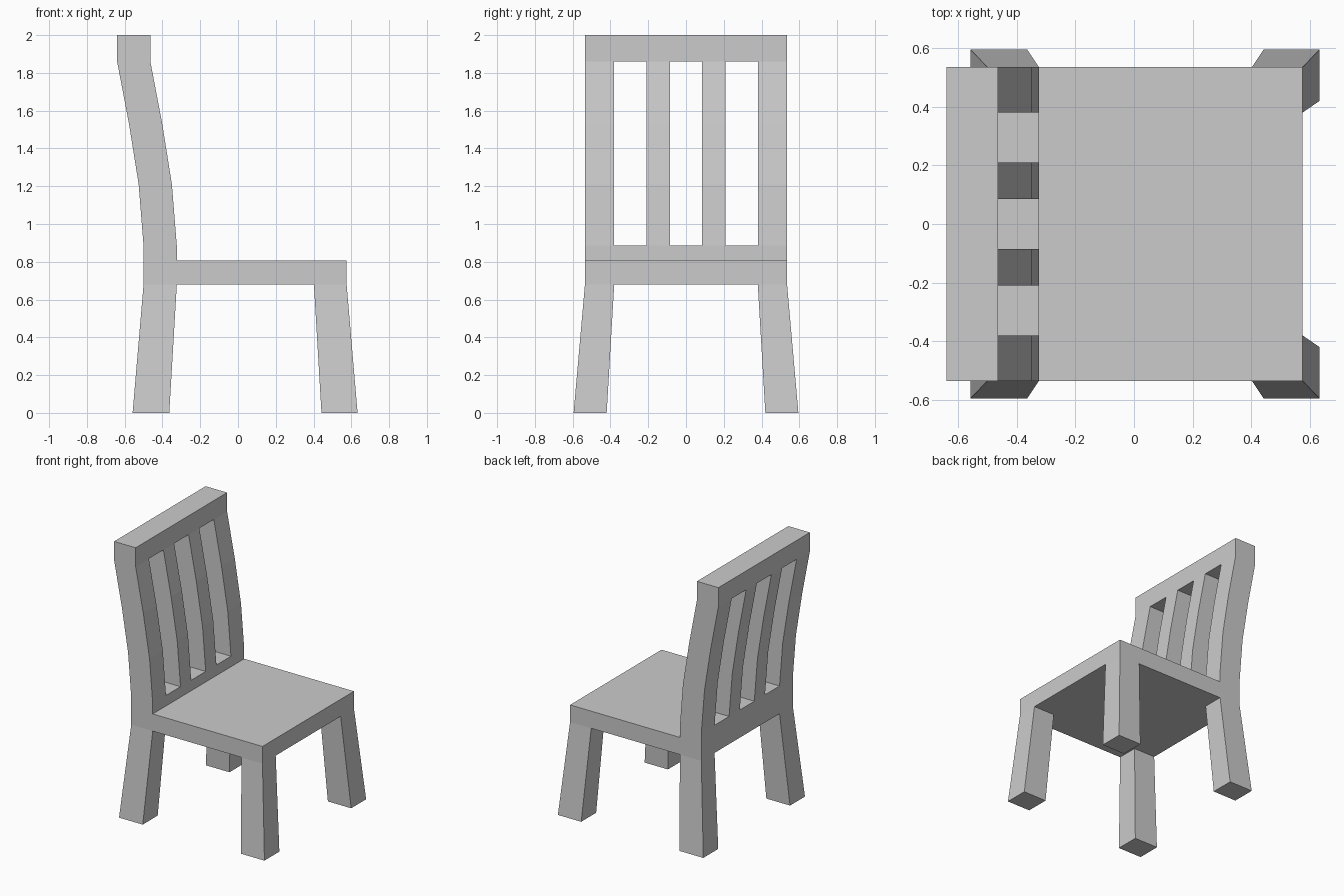
import bpy
import bmesh
from mathutils import Vector

default_cube = bpy.data.objects.get("Cube")
if default_cube:
    bpy.data.objects.remove(default_cube, do_unlink=True)

# Plain grey finish
grey = bpy.data.materials.new("light_grey")
grey.use_nodes = True
colour = (0.6, 0.6, 0.6, 1)
grey.diffuse_color = colour
grey.node_tree.nodes["Principled BSDF"].inputs["Base Color"].default_value = colour

# Curve of the backrest as (rear x, z), and the edges of its posts and slats
CURVE = [(-0.50, 0.68), (-0.50, 0.807), (-0.50, 0.885), (-0.526, 1.21),
         (-0.577, 1.53), (-0.64, 1.86), (-0.64, 2.0)]
COLUMNS = [-0.535, -0.38, -0.21, -0.085, 0.085, 0.21, 0.38, 0.535]
THICKNESS = 0.176
UNDERSIDE, SEAT_TOP = CURVE[0][1], CURVE[1][1]
SLOT_ROWS = (2, 3, 4)
SLOT_COLUMNS = (1, 3, 5)
LEG_INNER_X, SEAT_FRONT = 0.402, 0.575

bm = bmesh.new()


def extrude(faces, offset):
    """Extrude faces as one region, returning the new cap faces and vertices."""
    geom = bmesh.ops.extrude_face_region(bm, geom=faces)["geom"]
    verts = [g for g in geom if isinstance(g, bmesh.types.BMVert)]
    bmesh.ops.translate(bm, verts=verts, vec=Vector(offset))
    return [g for g in geom if isinstance(g, bmesh.types.BMFace)], verts


# Backrest: curved sheet with three open slots, thickened forward
rows = [[bm.verts.new((x, y, z)) for y in COLUMNS] for x, z in CURVE]
sheet = []
for r in range(len(CURVE) - 1):
    for c in range(len(COLUMNS) - 1):
        if r in SLOT_ROWS and c in SLOT_COLUMNS:
            continue
        sheet.append(bm.faces.new((rows[r][c], rows[r][c + 1],
                                   rows[r + 1][c + 1], rows[r + 1][c])))
front, _ = extrude(sheet, (THICKNESS, 0, 0))

# Seat: pulled forward from the foot of the backrest, split where the legs start
edge = [f for f in front if f.calc_center_median().z < SEAT_TOP]
back_x = CURVE[0][0] + THICKNESS
for start, end in ((back_x, LEG_INNER_X), (LEG_INNER_X, SEAT_FRONT)):
    edge, _ = extrude(edge, (end - start, 0, 0))

# Legs: corner cells of the underside drawn to the floor, splayed outward
corners = []
for f in bm.faces:
    centre = f.calc_center_median()
    flat = all(abs(v.co.z - UNDERSIDE) < 0.001 for v in f.verts)
    if flat and abs(centre.y) > COLUMNS[-2] and not back_x < centre.x < LEG_INNER_X:
        corners.append(f)
_, feet = extrude(corners, (0, 0, -UNDERSIDE))
for v in feet:
    outer_y = abs(v.co.y) > 0.45
    v.co.y += (0.06 if outer_y else 0.04) * (1 if v.co.y > 0 else -1)
    outer_x = abs(v.co.x) > 0.45
    v.co.x += (0.058 if outer_x else 0.04) * (1 if v.co.x > 0 else -1)

# Clean flat surfaces
bmesh.ops.dissolve_limit(bm, angle_limit=0.01, verts=bm.verts[:], edges=bm.edges[:])
bmesh.ops.recalc_face_normals(bm, faces=bm.faces[:])

mesh = bpy.data.meshes.new("chair")
bm.to_mesh(mesh)
bm.free()
mesh.materials.append(grey)
chair = bpy.data.objects.new("chair", mesh)
bpy.context.collection.objects.link(chair)
